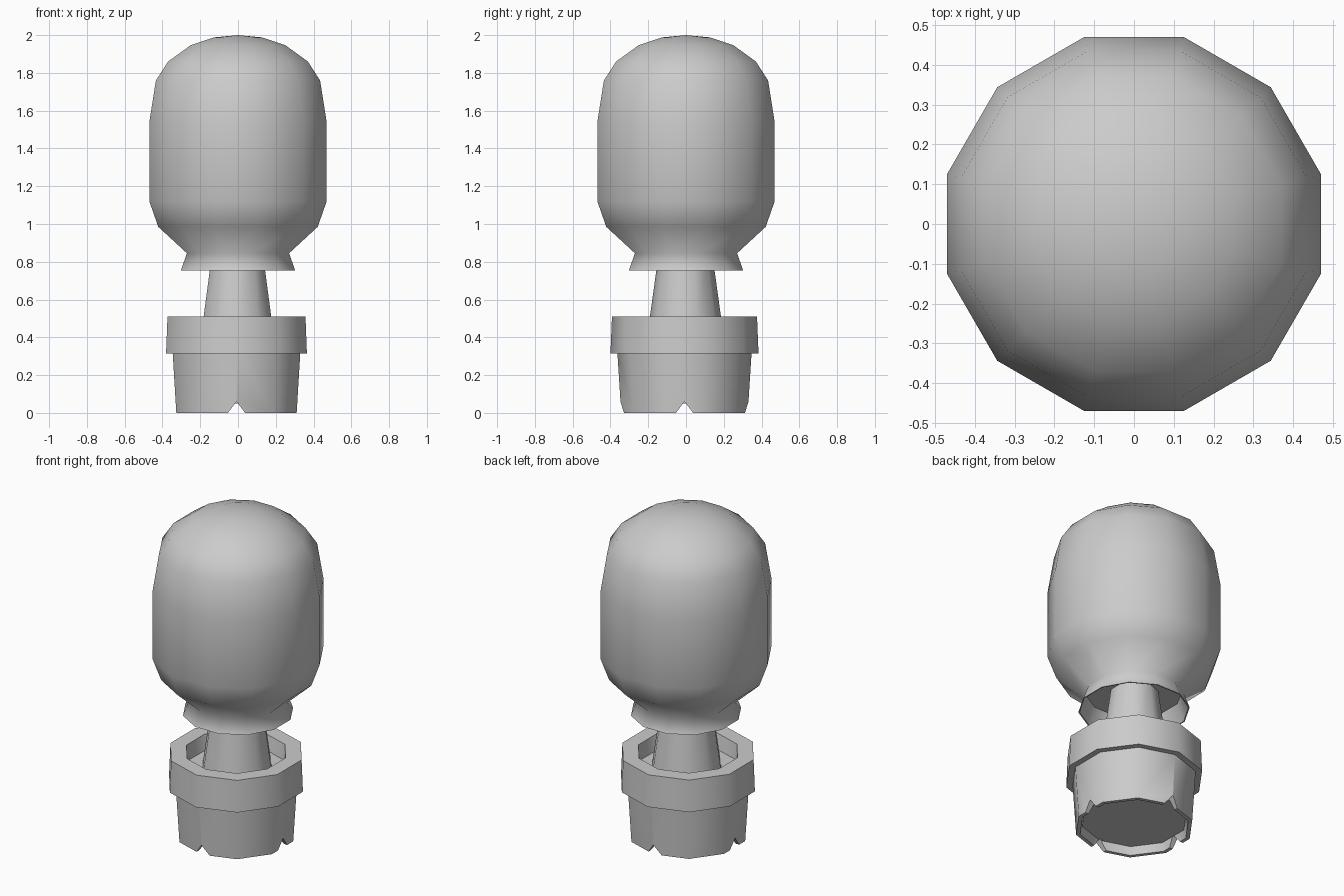
import bpy, bmesh, math
from mathutils import Matrix, Vector

cube = bpy.data.objects.get("Cube")
if cube:
    bpy.data.objects.remove(cube, do_unlink=True)

# One plain grey material
grey = bpy.data.materials.new("plain_grey")
grey.use_nodes = True
grey.diffuse_color = (0.6, 0.6, 0.6, 1)
grey.node_tree.nodes["Principled BSDF"].inputs["Base Color"].default_value = (0.6, 0.6, 0.6, 1)


def add_object(name, bm):
    bmesh.ops.recalc_face_normals(bm, faces=bm.faces)
    mesh = bpy.data.meshes.new(name)
    bm.to_mesh(mesh)
    bm.free()
    mesh.materials.append(grey)
    obj = bpy.data.objects.new(name, mesh)
    bpy.context.collection.objects.link(obj)
    return obj


def lathe(name, profile, sides, start, centre=(0, 0)):
    """Spin (radius, z) points about z; a zero radius closes to a pole."""
    bm = bmesh.new()
    rings = []
    for r, z in profile:
        count = sides if r > 0 else 1
        rings.append([bm.verts.new((centre[0] + r * math.cos(start + math.tau * i / sides),
                                    centre[1] + r * math.sin(start + math.tau * i / sides), z))
                      for i in range(count)])
    for a, b in zip(rings, rings[1:]):
        for i in range(sides):
            j = (i + 1) % sides
            quad = [a[i % len(a)], a[j % len(a)], b[j % len(b)], b[i % len(b)]]
            bm.faces.new(list(dict.fromkeys(quad)))
    return add_object(name, bm)


def smooth(obj, degrees):
    bpy.ops.object.select_all(action='DESELECT')
    obj.select_set(True)
    bpy.context.view_layer.objects.active = obj
    bpy.ops.object.shade_smooth_by_angle(angle=math.radians(degrees))


CENTRE = (-0.008, -0.008)
TENTH = math.radians(90)

# Flowerpot: recessed base, tapering wall, overhanging collar, hollow top
pot = lathe("pot", [(0, 0.05), (0.30, 0.05), (0.312, 0), (0.335, 0), (0.355, 0.315),
                    (0.392, 0.315), (0.384, 0.51), (0.29, 0.51), (0.275, 0.42), (0, 0.42)],
            10, TENTH, CENTRE)

# Four triangular drain notches in the foot of the pot
bm = bmesh.new()
for k in range(4):
    turn = Matrix.Translation(Vector((*CENTRE, 0))) @ Matrix.Rotation(k * math.pi / 2, 4, 'Z')
    ends = [[bm.verts.new(turn @ Vector((x, y, z))) for y, z in ((-0.06, -0.02), (0.06, -0.02), (0, 0.06))]
            for x in (0.285, 0.40)]
    bm.faces.new(ends[0])
    bm.faces.new(ends[1])
    for i in range(3):
        j = (i + 1) % 3
        bm.faces.new((ends[0][i], ends[0][j], ends[1][j], ends[1][i]))
cutter = add_object("notch_cutter", bm)
cutter.hide_render = True
cut = pot.modifiers.new("notches", 'BOOLEAN')
cut.operation = 'DIFFERENCE'
cut.solver = 'EXACT'
cut.object = cutter
bpy.context.view_layer.objects.active = pot
bpy.ops.object.modifier_apply(modifier=cut.name)
bpy.data.objects.remove(cutter, do_unlink=True)
smooth(pot, 50)

# Tapered trunk
trunk = lathe("trunk", [(0, 0.41), (0.202, 0.41), (0.138, 0.87), (0, 0.87)], 10, TENTH, (-0.003, -0.003))
smooth(trunk, 50)

# Rounded crown with a flared skirt, closed a little way up inside
crown = lathe("crown", [(0, 0.86), (0.268, 0.86), (0.306, 0.755), (0.313, 0.755), (0.28, 0.845),
                        (0.437, 0.985), (0.486, 1.12), (0.486, 1.54), (0.45, 1.76), (0.383, 1.86),
                        (0.259, 1.947), (0.13, 1.988), (0, 2.0)], 12, math.radians(15))
smooth(crown, 70)
